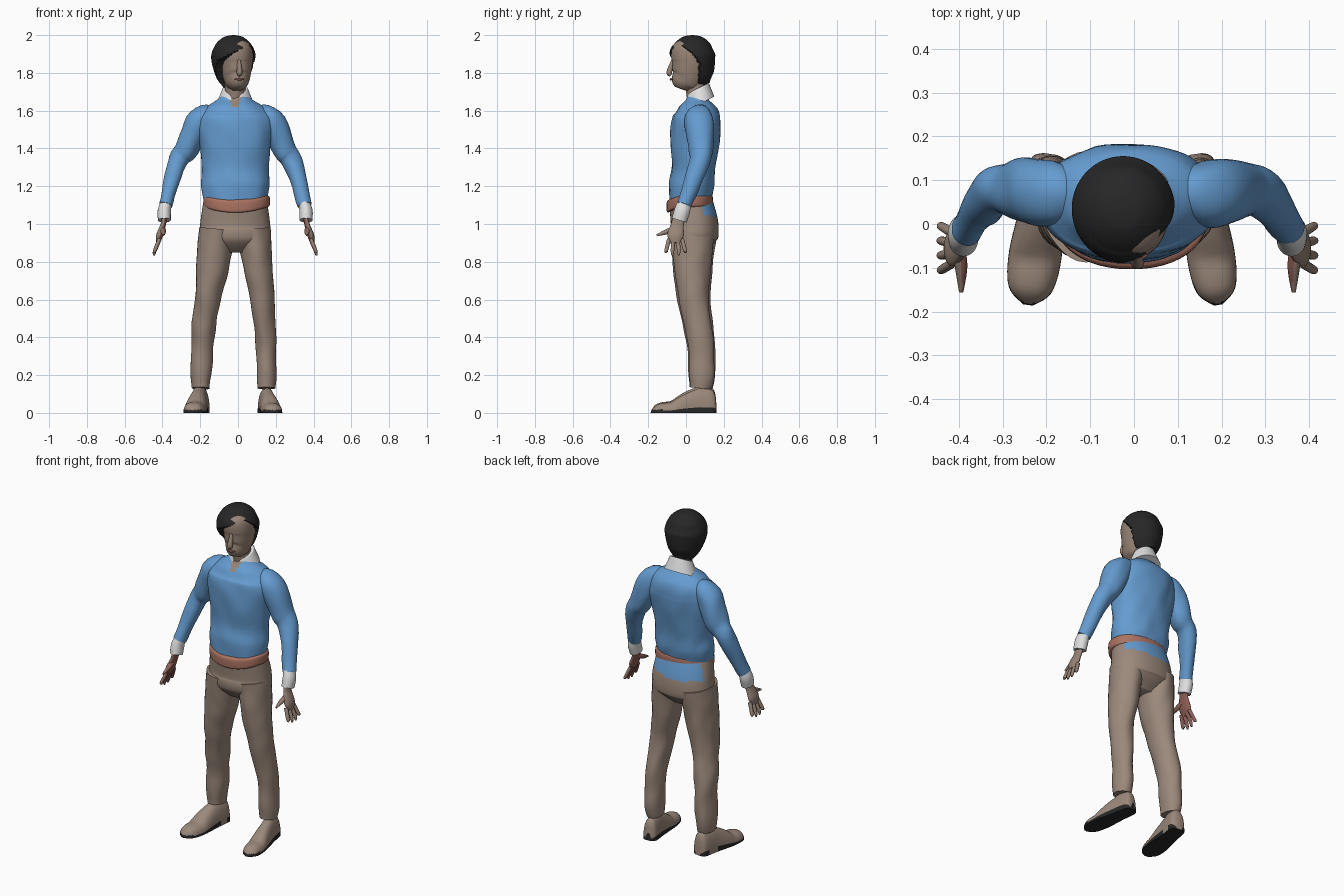
import bpy, bmesh, math
from mathutils import Vector, Matrix, noise

if "Cube" in bpy.data.objects:
    bpy.data.objects.remove(bpy.data.objects["Cube"])


def material(name, red, green, blue):
    mat = bpy.data.materials.new(name)
    mat.use_nodes = True
    mat.diffuse_color = (red, green, blue, 1)
    mat.node_tree.nodes["Principled BSDF"].inputs["Base Color"].default_value = mat.diffuse_color
    return mat


BLUE = material("sweater blue", .13, .33, .63)
TAN = material("trouser tan", .33, .25, .2)
SKIN = material("skin", .31, .23, .18)
PALM = material("reddish skin", .27, .11, .09)
BELT = material("belt brown", .4, .17, .12)
WHITE = material("shirt white", .74, .74, .74)
BLACK = material("hair black", .02, .02, .02)

FORWARD, UP = Vector((0, 1, 0)), Vector((0, 0, 1))
MID = -.015  # the body's own centre line


def smooth_path(rows, steps):
    """Catmull-Rom interpolation of (x, y, z, radius) rows."""
    rows = [Vector(row) for row in rows]
    padded = [rows[0]] + rows + [rows[-1]]
    path = []
    for a, b, c, d in zip(padded, padded[1:], padded[2:], padded[3:]):
        for i in range(steps):
            t = i / steps
            path.append((2 * b + (c - a) * t + (2 * a - 5 * b + 4 * c - d) * t ** 2
                         + (3 * b - a - 3 * c + d) * t ** 3) / 2)
    return path + [rows[-1]]


def upright(rows, x=MID):
    """Rows of (height, y, radius) stacked above one x."""
    return [(x, y, z, radius) for z, y, radius in rows]


def tube(name, rows, mats, rule=None, depth=1, ref=FORWARD, sides=32, steps=6,
         power=1, folds=0, fix=None):
    """Loft ellipses along a path; rule picks a material, fix reshapes points."""
    path = smooth_path(rows, steps)
    centres = [Vector(p[:3]) for p in path]
    bm = bmesh.new()
    rings = []
    for i, centre in enumerate(centres):
        tangent = (centres[min(i + 1, len(path) - 1)] - centres[max(i - 1, 0)]).normalized()
        v = (ref - tangent * ref.dot(tangent)).normalized()
        u = v.cross(tangent)
        ring = []
        for k in range(sides):
            angle = math.tau * k / sides
            c, s = (math.copysign(abs(w) ** power, w) for w in (math.cos(angle), math.sin(angle)))
            out = (u * c + v * s * depth) * path[i][3]
            co = centre + out
            if folds:
                spot = Vector((co.x * 13, co.y * 13, co.z * 8 + co.x * 5))
                co += out.normalized() * folds * noise.noise(spot)
            ring.append(bm.verts.new(fix(co) if fix else co))
        rings.append(ring)
    for low, high in zip(rings, rings[1:]):
        for k in range(sides):
            n = (k + 1) % sides
            bm.faces.new((low[k], low[n], high[n], high[k]))
    bm.faces.new(rings[0])
    bm.faces.new(rings[-1])
    bmesh.ops.recalc_face_normals(bm, faces=bm.faces)
    for face in bm.faces:
        face.smooth = True
        if rule:
            face.material_index = int(rule(face.calc_center_median(), face.normal))
    mesh = bpy.data.meshes.new(name)
    bm.to_mesh(mesh)
    bm.free()
    mesh.set_sharp_from_angle(angle=math.radians(50))
    for mat in mats:
        mesh.materials.append(mat)
    part = bpy.data.objects.new(name, mesh)
    bpy.context.collection.objects.link(part)
    return part


def waist_dip(co):
    # the waistline sags at the front centre
    if co.z < 1.2 and co.y < .02:
        sag = max(0, 1 - ((co.x - MID) / .17) ** 2)
        co.z -= .03 * sag * min(1, (1.2 - co.z) / .06)
    return co


def open_neck(c, n):
    return c.y < .05 and c.z > 1.61 and abs(c.x - MID) < (c.z - 1.6) / 2


def shirt_tail(c, n):
    return c.y > .09 and c.z > 1.03 + max(0, c.x) / 8


# Sweater body, trouser seat and belt
tube("sweater", upright([(1.12, .02, .165), (1.2, .03, .18), (1.3, .04, .175), (1.5, .05, .2),
                         (1.57, .06, .19), (1.62, .06, .15), (1.66, .06, .09), (1.7, .06, .06)]),
     [BLUE, SKIN], open_neck, depth=.66, sides=56, power=.92, folds=.009, fix=waist_dip)
tube("trouser_seat", upright([(1.14, .02, .165), (1, .045, .185), (.92, .04, .18), (.85, .04, .08)]),
     [TAN, BLUE], shirt_tail, depth=.68, sides=56, steps=12, power=.92)
tube("belt", upright([(1.09, .02, .165), (1.1, .02, .175), (1.14, .02, .175), (1.15, .02, .165)], -.007),
     [BELT], depth=.7, sides=48, power=.92, fix=waist_dip)


def collar_shape(co):
    # lower at the front, with a gap at the throat
    co.z += (co.y - .1) / 2
    if co.y < .05:
        co.y += 2 * max(0, .02 - abs(co.x - MID))
    return co


tube("neck", upright([(1.6, .07, .055), (1.78, .045, .055)]), [SKIN])
tube("collar", upright([(1.65, .065, .1), (1.7, .065, .08), (1.735, .065, .065), (1.73, .065, .055)]),
     [WHITE], depth=.85, sides=48, fix=collar_shape)


def hairline(co):
    # points below the hairline tuck inside the head
    limit = 1.92 - 1.2 * max(0, co.y + .04) + co.x / 2
    if co.y < .055 and co.z < limit:
        co.x += (MID - co.x) * .45
        co.y += (.03 - co.y) * .45
    return co


# Head parts are built facing forward, then turned a little
head_parts = [
    tube("head", upright([(1.715, -.025, .03), (1.74, -.015, .055), (1.78, .01, .072),
                          (1.85, .03, .085), (1.91, .03, .086), (1.95, .03, .075),
                          (1.98, .03, .045)], -.01), [SKIN], depth=1.27, sides=40),
    tube("nose", upright([(1.87, -.07, .008), (1.805, -.09, .015), (1.79, -.08, .01)], -.01), [SKIN]),
    tube("lips", [(x - .01, 10 * x * x - .082, 1.766, .006 - abs(x) / 7) for x in (-.025, 0, .025)],
         [PALM]),
    tube("hair", upright([(1.73, .08, .05), (1.78, .06, .09), (1.88, .035, .118), (1.95, .035, .095),
                          (1.99, .035, .05), (2, .035, .005)], -.025),
         [BLACK], depth=1.04, sides=72, steps=12, fix=hairline),
]
pivot = Matrix.Translation((MID, .04, 0))
for part in head_parts:
    part.data.transform(pivot @ Matrix.Rotation(math.radians(8), 4, "Z") @ pivot.inverted())


def toe_to_ankle(co):
    # flat sole, low toe, high ankle
    rise = min(1, max(0, (co.y + .08) / .15))
    co.z = max(0, co.z * (1 + 2 * rise))
    return co


# Limbs, described for the left side and reflected for the right
for side, sign in (("left", 1), ("right", -1)):
    def reflect(rows, lean=0):
        if sign > 0:
            return rows
        return [(2 * MID - x - lean * max(0, .8 - z), y, z, r * (1 + 4 * lean)) for x, y, z, r in rows]

    def inner(c, n):
        return n.x * sign < -.25

    def sole(c, n):
        return c.z < .016

    # Arm
    tube(side + "_sleeve", reflect([(.1, .07, 1.57, .05), (.17, .07, 1.55, .07), (.24, .08, 1.4, .062),
                                    (.29, .07, 1.32, .05), (.355, -.01, 1.1, .036)]),
         [BLUE], depth=1.1, folds=.009)
    tube(side + "_cuff", reflect([(.35, -.01, 1.11, .03), (.36, -.02, 1.07, .035),
                                  (.36, -.035, 1.02, .034)]), [WHITE], depth=1.2)

    # Hand
    hand = [SKIN, PALM]
    tube(side + "_palm", reflect([(.36, -.035, 1.04, .015), (.365, -.045, 1, .014),
                                  (.385, -.055, .94, .018), (.395, -.055, .9, .01)]),
         hand, inner, depth=2.4, sides=20)
    for i in range(4):
        offset = i - 1.5
        y = offset * .023 - .055
        spread = y + offset * .01
        tube(f"{side}_finger_{i + 1}", reflect([(.385, y, .92, .011), (.41, spread, .86, .01),
                                                (.415, spread, .825 + abs(offset) / 60, .005)]),
             hand, inner, sides=10)
    tube(side + "_thumb", reflect([(.37, -.05, .98, .014), (.365, -.1, .96, .014),
                                   (.365, -.155, .94, .005)]), hand, inner, ref=UP, sides=12)

    # Leg and shoe
    tube(side + "_trouser_leg", reflect([(.08, .04, .97, .09), (.1, .035, .8, .08), (.125, .04, .6, .063),
                                         (.147, .075, .4, .055), (.15, .085, .2, .05),
                                         (.15, .08, .13, .045)], .025),
         [TAN], depth=1.25, folds=.008, steps=8)
    outline = [(.16, .015), (.14, .04), (.05, .045), (-.07, .055), (-.15, .045), (-.185, .01)]
    tube(side + "_shoe", reflect([(.165 - .15 * y, y, 0, r) for y, r in outline], .025),
         [TAN, BLACK], sole, ref=UP, sides=36, power=.85, fix=toe_to_ankle)
